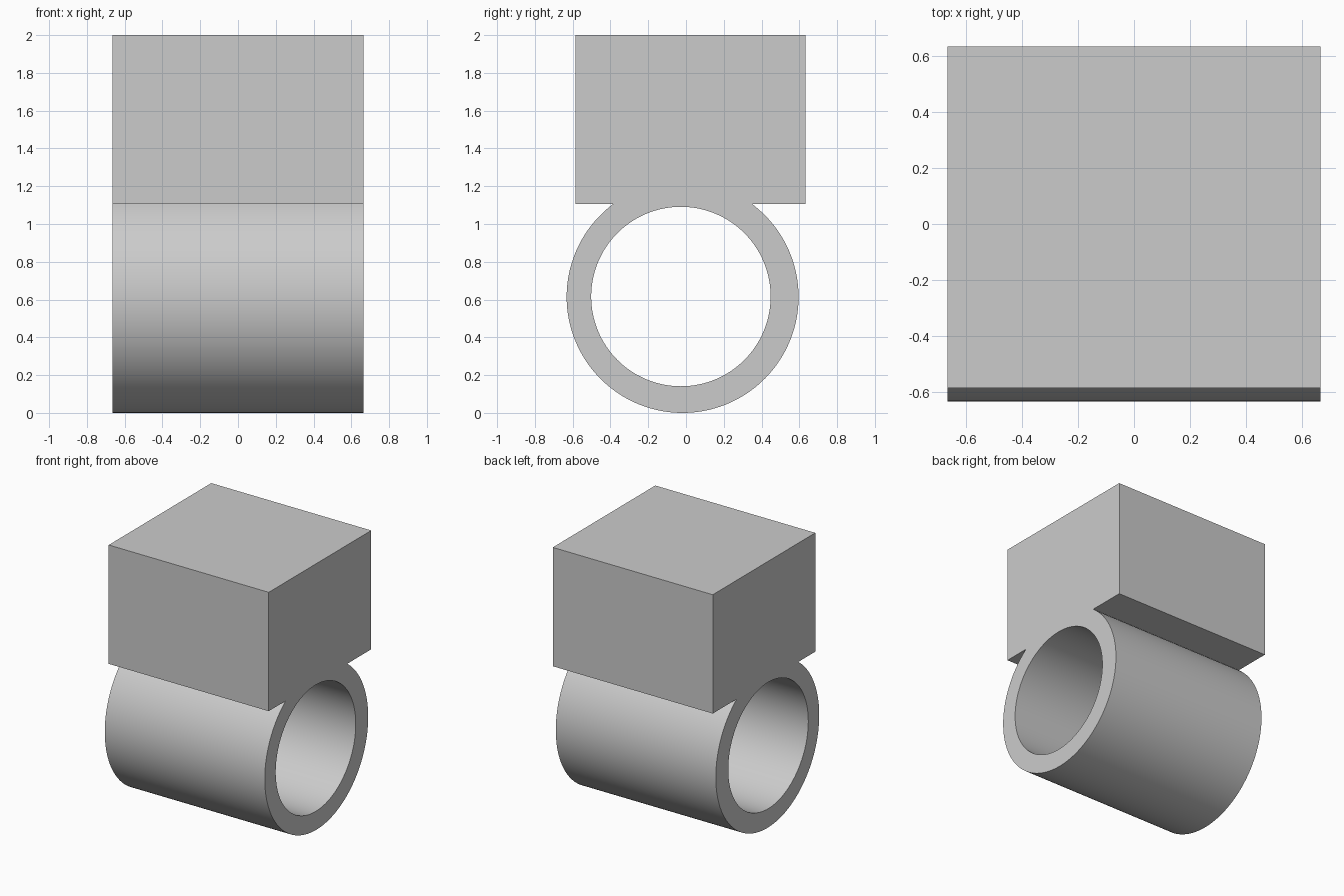
import bpy, bmesh
from math import asin, sin, cos, pi
from mathutils import Matrix

if "Cube" in bpy.data.objects:
    bpy.data.objects.remove(bpy.data.objects["Cube"])

HALF_LENGTH = 0.665
OUTER_Y, OUTER_Z, OUTER_R = -0.018, 0.614, 0.614
BORE_Y, BORE_Z, BORE_R = -0.027, 0.616, 0.475
BLOCK_FRONT, BLOCK_BACK, BLOCK_BASE, TOP = -0.585, 0.632, 1.107, 2.0


def arc(cy, cz, r, start, end, steps):
    """Points along an arc in the YZ plane, both ends included."""
    return [(cy + r * cos(start + (end - start) * i / steps),
             cz + r * sin(start + (end - start) * i / steps))
            for i in range(steps + 1)]


def add_loop(curve, points):
    spline = curve.splines.new('POLY')
    spline.points.add(len(points) - 1)
    for p, (y, z) in zip(spline.points, points):
        p.co = (y, z, 0, 1)
    spline.use_cyclic_u = True


# Side profile: square block joined to a round sleeve, with a bore through it
curve = bpy.data.curves.new("sleeve_profile", 'CURVE')
curve.dimensions = '2D'
curve.fill_mode = 'BOTH'
curve.extrude = HALF_LENGTH
join = asin((BLOCK_BASE - OUTER_Z) / OUTER_R)
outline = arc(OUTER_Y, OUTER_Z, OUTER_R, pi - join, 2 * pi + join, 120)
outline += [(BLOCK_BACK, BLOCK_BASE), (BLOCK_BACK, TOP),
            (BLOCK_FRONT, TOP), (BLOCK_FRONT, BLOCK_BASE)]
add_loop(curve, outline)
add_loop(curve, arc(BORE_Y, BORE_Z, BORE_R, 0, 2 * pi, 128)[:-1])

profile = bpy.data.objects.new("sleeve_profile", curve)
bpy.context.collection.objects.link(profile)
bpy.context.view_layer.update()

# Solid mesh: profile plane turned to YZ, length along X
mesh = bpy.data.meshes.new_from_object(
    profile.evaluated_get(bpy.context.evaluated_depsgraph_get()))
bpy.data.objects.remove(profile)
mesh.transform(Matrix(((0, 0, 1, 0), (1, 0, 0, 0), (0, 1, 0, 0), (0, 0, 0, 1))))
bm = bmesh.new()
bm.from_mesh(mesh)
bmesh.ops.remove_doubles(bm, verts=bm.verts, dist=1e-5)
bmesh.ops.recalc_face_normals(bm, faces=bm.faces)
bm.to_mesh(mesh)
bm.free()

block = bpy.data.objects.new("block_with_sleeve", mesh)
bpy.context.collection.objects.link(block)
bpy.context.view_layer.objects.active = block
block.select_set(True)
bpy.ops.object.shade_smooth_by_angle(angle=pi / 6)
